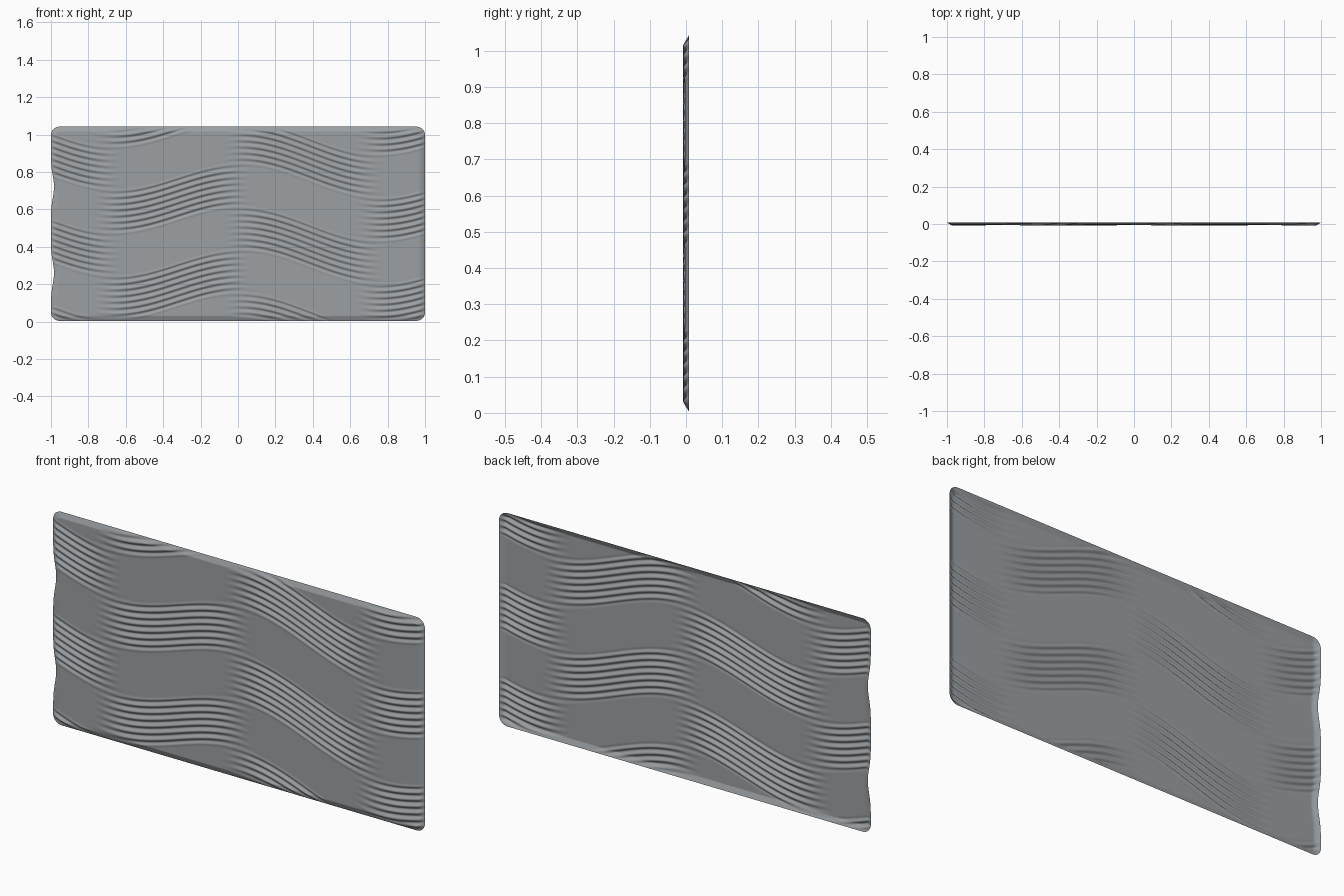
import bpy, bmesh, math

if "Cube" in bpy.data.objects:
    bpy.data.objects.remove(bpy.data.objects["Cube"])

W, Z0, Z1 = 1.0, 0.004, 1.042      # half width, bottom and top
NX, NZ = 240, 360                  # grid resolution
R, RIM = 0.045, 0.026              # corner radius, sloping rim width
BAND, PITCH = 0.23, 0.0329         # height of a ridge band, ridge spacing
BACK, BASE, AMP = 0.008, -0.003, 0.0048


def smooth(a, b, t):
    t = max(0.0, min(1.0, (t - a) / (b - a)))
    return t * t * (3 - 2 * t)


def flow(x):
    """Height offset of the wavy lines along the panel."""
    return 0.08 * math.cos(2 * math.pi * (x - 0.03) / 1.42) - 0.08 - 0.03 * x


def relief(x, z):
    """Depth of the panel face: ridges fade in and out in alternating bands."""
    p = z - flow(x) - 0.61
    side = math.tanh(3.5 * math.sin(math.pi * p / BAND))
    swell = -math.sin(2 * math.pi * x / 1.4)
    strength = smooth(-0.4, 0.75, side * swell)
    return BASE - AMP * strength * math.cos(2 * math.pi * p / PITCH)


def outline(x, z):
    """Round the corners and let the left edge bulge gently with the bands."""
    cx, cz = W - R, (Z1 - Z0) / 2 - R
    mid = (Z0 + Z1) / 2
    dx, dz = abs(x) - cx, abs(z - mid) - cz
    if dx > 0 and dz > 0:
        k = max(dx, dz) / math.hypot(dx, dz)
        x = math.copysign(cx + dx * k, x)
        z = mid + math.copysign(cz + dz * k, z - mid)
    edge = smooth(0.9, 1.0, -x)
    x += edge * 0.016 * (0.5 - 0.5 * math.cos(2 * math.pi * (z - 0.49) / 0.46)) ** 3
    return x, z


# Wavy wall panel: thin sheet with a rim that slopes to the wall
bm = bmesh.new()
rows = []
for j in range(NZ + 1):
    row = []
    for i in range(NX + 1):
        u = -W + 2 * W * i / NX
        v = Z0 + (Z1 - Z0) * j / NZ
        d = min(W - abs(u), v - Z0, Z1 - v)
        x, z = outline(u, v)
        t = min(1.0, d / RIM)
        row.append(bm.verts.new((x, BACK + (relief(x, z) - BACK) * t, z)))
    rows.append(row)
for a, b in zip(rows, rows[1:]):
    for i in range(NX):
        bm.faces.new((a[i], a[i + 1], b[i + 1], b[i])).smooth = True

mesh = bpy.data.meshes.new("wave_panel")
bm.to_mesh(mesh)
bm.free()
panel = bpy.data.objects.new("wave_panel", mesh)
bpy.context.collection.objects.link(panel)

# Plain grey finish
grey = bpy.data.materials.new("panel_grey")
grey.diffuse_color = (0.33, 0.35, 0.365, 1)
grey.use_nodes = True
grey.node_tree.nodes["Principled BSDF"].inputs["Base Color"].default_value = grey.diffuse_color
mesh.materials.append(grey)
